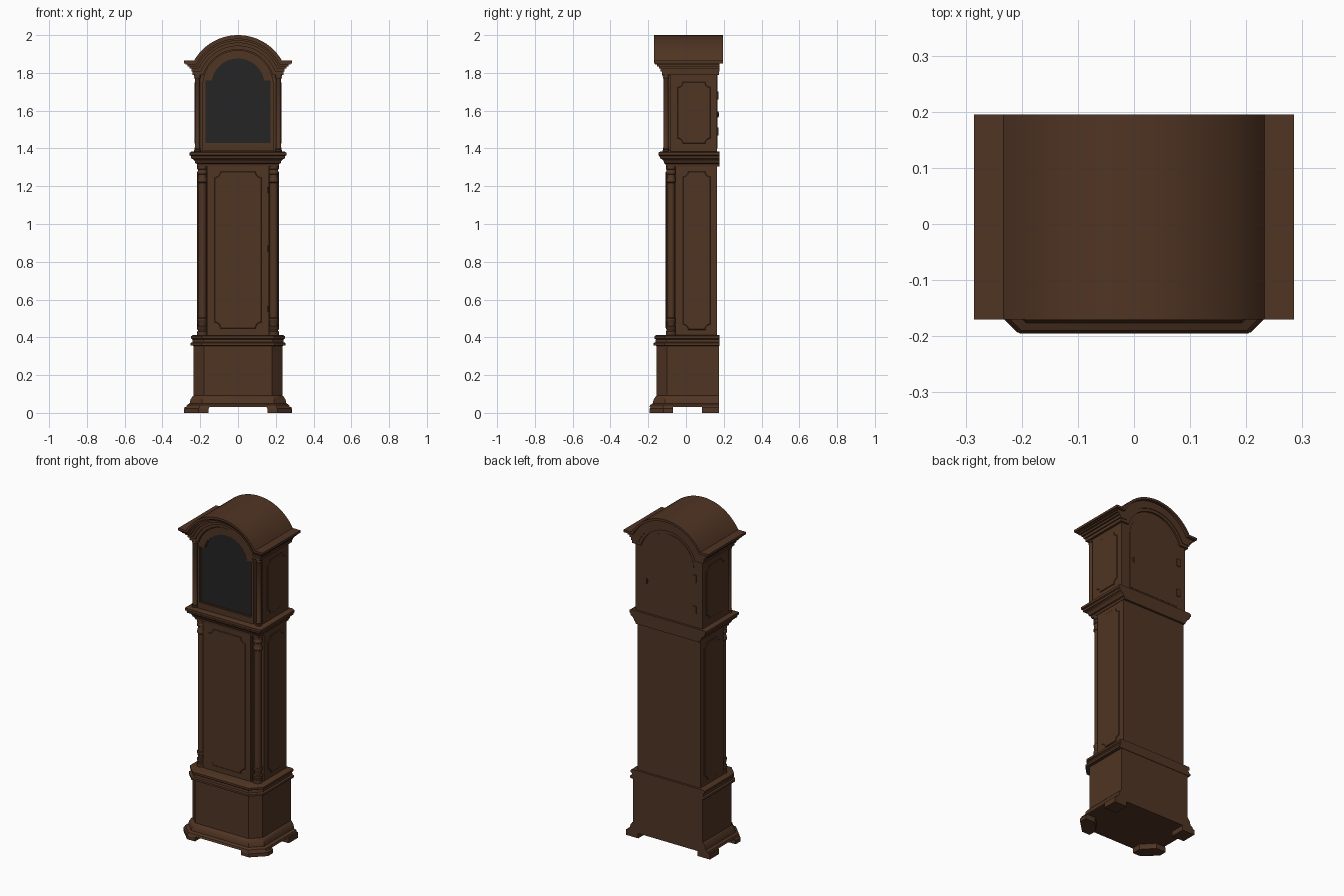
import bpy, bmesh, math
from mathutils import Matrix

if "Cube" in bpy.data.objects:
    bpy.data.objects.remove(bpy.data.objects["Cube"])


def material(name, rgb):
    m = bpy.data.materials.new(name)
    m.diffuse_color = (*rgb, 1)
    m.use_nodes = True
    m.node_tree.nodes["Principled BSDF"].inputs["Base Color"].default_value = m.diffuse_color
    return m


WOOD = material("dark walnut", (0.080, 0.035, 0.017))
GLASS = material("dark glass", (0.018, 0.018, 0.018))
FRONT = Matrix(((1, 0, 0, 0), (0, 0, -1, 0), (0, 1, 0, 0), (0, 0, 0, 1)))
SIDE = Matrix(((0, 0, 1, 0), (1, 0, 0, 0), (0, 1, 0, 0), (0, 0, 0, 1)))


def add(name, mesh, mat=WOOD):
    mesh.name = name
    mesh.materials.clear()
    mesh.materials.append(mat)
    ob = bpy.data.objects.new(name, mesh)
    bpy.context.collection.objects.link(ob)
    return ob


def loft(name, rings, mat=WOOD):
    """Skin stacked rings of equal point count, with end caps."""
    bm = bmesh.new()
    rows = [[bm.verts.new(p) for p in r] for r in rings]
    n = len(rows[0])
    for a, b in zip(rows, rows[1:]):
        for i in range(n):
            j = (i + 1) % n
            bm.faces.new((a[i], a[j], b[j], b[i]))
    bm.faces.new(rows[0][::-1])
    bm.faces.new(rows[-1])
    bmesh.ops.recalc_face_normals(bm, faces=bm.faces)
    me = bpy.data.meshes.new(name)
    bm.to_mesh(me)
    bm.free()
    return add(name, me, mat)


def plate(name, loops, lo, hi, frame=FRONT, bevel=0, mat=WOOD):
    """Extrude flat outlines (later loops are holes) between lo and hi along y or x."""
    cu = bpy.data.curves.new(name, 'CURVE')
    cu.dimensions, cu.fill_mode = '2D', 'BOTH'
    cu.extrude = (hi - lo) / 2 - bevel
    cu.bevel_depth, cu.bevel_resolution, cu.offset = bevel, 0, -bevel
    for pts in loops:
        s = cu.splines.new('POLY')
        s.points.add(len(pts) - 1)
        for p, q in zip(s.points, pts):
            p.co = (q[0], q[1], 0, 1)
        s.use_cyclic_u = True
    tmp = bpy.data.objects.new("tmp", cu)
    bpy.context.collection.objects.link(tmp)
    deps = bpy.context.evaluated_depsgraph_get()
    me = bpy.data.meshes.new_from_object(tmp.evaluated_get(deps))
    bpy.data.objects.remove(tmp)
    mid = (lo + hi) / 2
    shift = (0, mid, 0) if frame is FRONT else (mid, 0, 0)
    me.transform(Matrix.Translation(shift) @ frame)
    return add(name, me, mat)


def box(name, x0, x1, y0, y1, z0, z1):
    return loft(name, [[(x0, y0, z), (x1, y0, z), (x1, y1, z), (x0, y1, z)] for z in (z0, z1)])


def turned(name, x, y, profile, n=20):
    return loft(name, [[(x + r * math.cos(2 * math.pi * i / n), y + r * math.sin(2 * math.pi * i / n), z)
                        for i in range(n)] for z, r in profile])


def plan(z, w, yf, yb, c):
    """Rectangle in plan with clipped front corners."""
    return [(-w, yb, z), (-w, yf + c, z), (-w + c, yf, z), (w - c, yf, z), (w, yf + c, z), (w, yb, z)]


def scooped(a0, a1, z0, z1, r):
    """Panel outline with scooped-in corners."""
    pts = []
    for cx, cz, start in ((a0, z0, 90), (a1, z0, 180), (a1, z1, 270), (a0, z1, 0)):
        sx, sz = (1 if cx == a0 else -1), (1 if cz == z0 else -1)
        pts.append((cx, cz + sz * (r + .006)) if sx == sz else (cx + sx * (r + .006), cz))
        for k in range(6):
            a = math.radians(start - 18 * k)
            pts.append((cx + r * math.cos(a), cz + r * math.sin(a)))
        pts.append((cx + sx * (r + .006), cz) if sx == sz else (cx, cz + sz * (r + .006)))
    return pts


def arc(r, cz, a0, n=28):
    return [(r * math.cos(a0 + (math.pi - 2 * a0) * i / n), cz + r * math.sin(a0 + (math.pi - 2 * a0) * i / n))
            for i in range(n + 1)]


def hood_arch(w, t):
    """Break-arch line: flat wings and a central arch, lowered by t."""
    a0 = math.asin((.133 - t) / (.268 - t))
    return [(w, 1.865 - t)] + arc(.268 - t, 1.732, a0) + [(-w, 1.865 - t)]


# Base with flared skirt and clipped front corners
loft("base", [plan(z, w, .08 - w, .175, .055 + (w - .235) * .4) for z, w in
              ((.03, .275), (.042, .27), (.05, .256), (.07, .252), (.088, .24), (.092, .235), (.36, .235))])
loft("base_moulding", [plan(z, w, .08 - w, .178, .058) for z, w in
                       ((.355, .236), (.358, .252), (.370, .252), (.374, .242), (.388, .240),
                        (.394, .248), (.406, .248), (.412, .238))])

# Bracket feet
for s, side in ((-1, "left"), (1, "right")):
    foot = [(.285, -.07), (.285, -.118), (.208, -.193), (.155, -.193), (.155, -.14), (.22, -.07)]
    loft(side + "_front_foot", [[(s * x * k, y * k, z) for x, y in foot] for z, k in ((0, 1), (.022, 1), (.032, .97))])
    box(side + "_back_foot", *sorted((s * .2, s * .283)), .085, .175, 0, .032)

# Trunk with notched front corners
half = [(.213, .165), (.213, -.055), (.165, -.055), (.165, -.1)]
outline = half + [(-x, y) for x, y in half[::-1]]
loft("trunk", [[(x, y, z) for x, y in outline] for z in (.405, 1.32)])
plate("trunk_door", [[(-.158, .42), (.158, .42), (.158, 1.305), (-.158, 1.305)]], -.104, -.095)
plate("trunk_door_panel", [scooped(-.125, .125, .447, 1.278, .032)], -.108, -.1, bevel=.003)
for z in (.55, .87, 1.18):
    turned("trunk_hinge", .16, -.105, ((z - .016, .005), (z + .016, .005)), 10)

# Trunk corner columns with turned rings
rings = [(0, .027), (.022, .027), (.024, .023), (.03, .023), (.036, .027), (.046, .027), (.05, .021),
         (.075, .023), (.08, .026), (.09, .026), (.094, .0215)]
profile = [(.41 + z, r) for z, r in rings] + [(1.312 - z, r) for z, r in rings[::-1]]
for s, side in ((-1, "left"), (1, "right")):
    turned(side + "_trunk_column", s * .189, -.079, profile)
    # Raised side panels on trunk and hood
    for part, x, z0, z1, y0 in (("trunk", .213, .44, 1.278, -.017), ("hood", .226, 1.425, 1.752, -.045)):
        lo, hi = sorted((s * (x - .004), s * (x + .004)))
        plate(f"{side}_{part}_panel", [scooped(y0, .13, z0, z1, .028)], lo, hi, SIDE, .003)

# Moulding between trunk and hood
loft("waist_moulding", [plan(z, w, .11 - w, .178, .001) for z, w in
                        ((1.305, .216), (1.318, .218), (1.322, .226), (1.332, .228), (1.342, .236),
                         (1.348, .248), (1.36, .25), (1.364, .256), (1.378, .256), (1.384, .245))])

# Hood body and back door
plate("hood", [hood_arch(.226, .06) + [(-.226, 1.38), (.226, 1.38)]], -.085, .165)
plate("hood_back_door", [arc(.17, 1.732, 0) + [(-.17, 1.4), (.17, 1.4)]], .16, .167)
for z in (1.49, 1.68):
    box("back_door_hinge", -.187, -.163, .163, .171, z - .022, z + .022)
turned("back_door_knob", .145, .169, ((1.565, .004), (1.58, .006), (1.595, .004)), 10)

# Glazed hood door with arched frame
opening = [(.176, 1.765)] + arc(.146, 1.735, math.asin(.03 / .146)) + [(-.176, 1.765), (-.176, 1.424), (.176, 1.424)]
outer = arc(.188, 1.732, 0) + [(-.188, 1.387), (.188, 1.387)]
plate("hood_door_frame", [outer, opening], -.12, -.084)
rim = [(.171, 1.76)] + arc(.141, 1.735, math.asin(.025 / .141)) + [(-.171, 1.76), (-.171, 1.429), (.171, 1.429)]
plate("glass_bead", [opening, rim], -.116, -.09)
plate("door_glass", [opening], -.11, -.104, mat=GLASS)

# Slim free-standing hood columns
for s, side in ((-1, "left"), (1, "right")):
    caps = [(0, .018), (.01, .018), (.012, .014), (.018, .017), (.024, .0135)]
    turned(side + "_hood_column", s * .215, -.106,
           [(1.382 + z, r) for z, r in caps] + [(1.792 - z, r) for z, r in caps[::-1]], 16)

# Stepped cornice following the arch, topped by the roof
for i, (t0, t1, w, yf, yb) in enumerate(((0, .014, .285, -.17, .195), (.013, .021, .277, -.163, .178),
                                         (.020, .030, .268, -.154, .178), (.029, .042, .257, -.143, .178),
                                         (.041, .058, .247, -.134, .178), (.057, .076, .24, -.126, .175))):
    plate("roof" if i == 0 else f"cornice_step_{i}", [hood_arch(w, t0) + hood_arch(w, t1)[::-1]], yf, yb)

# Smooth the round parts, keep edges sharp
for ob in bpy.data.objects:
    ob.select_set(True)
    bpy.context.view_layer.objects.active = ob
bpy.ops.object.shade_smooth_by_angle(angle=math.radians(30))
